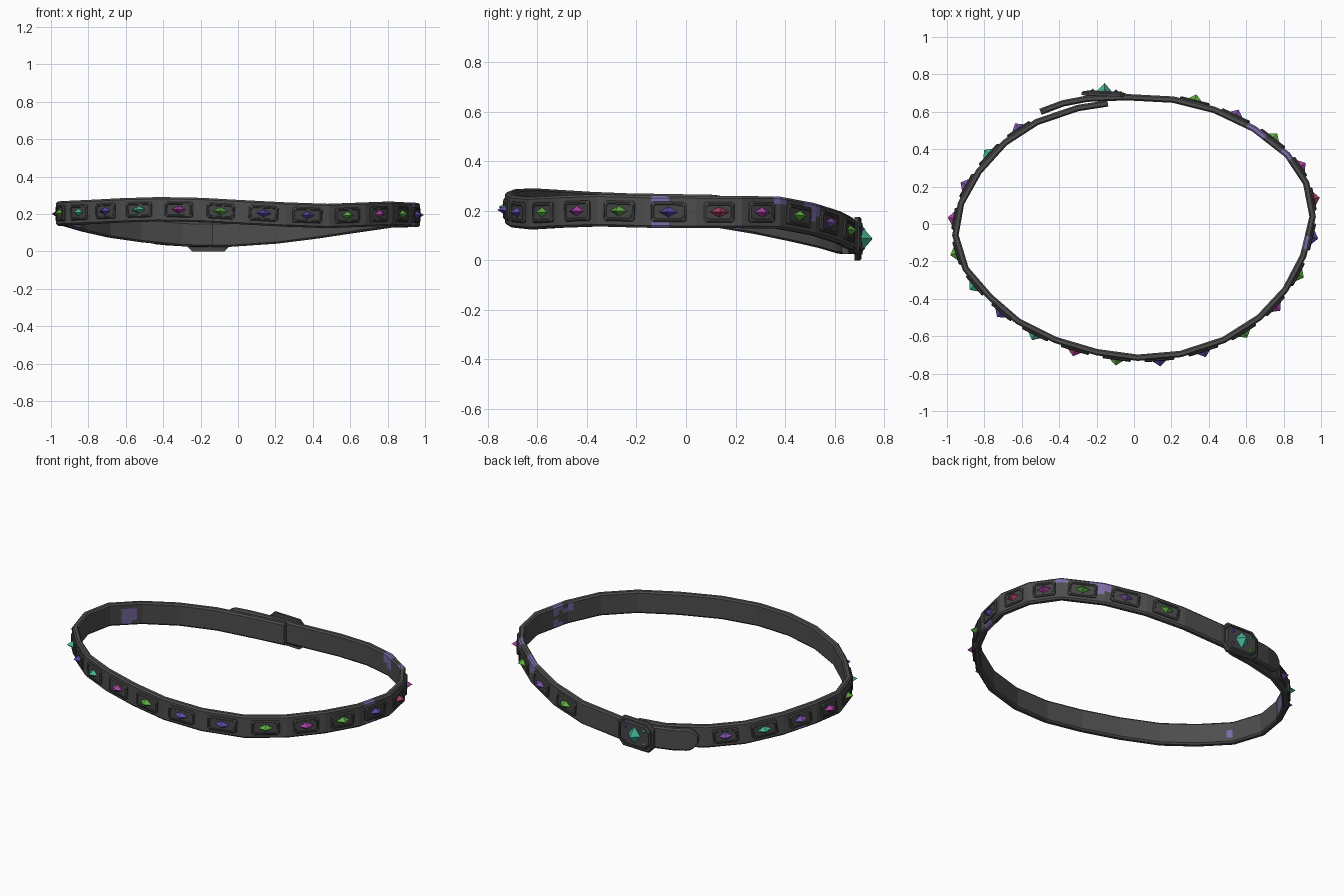
import bpy, math
from mathutils import Vector, Matrix

if "Cube" in bpy.data.objects:
    bpy.data.objects.remove(bpy.data.objects["Cube"])


def material(name, *rgb):
    m = bpy.data.materials.new(name)
    m.use_nodes = True
    m.diffuse_color = (*rgb, 1)
    bsdf = m.node_tree.nodes["Principled BSDF"]
    bsdf.inputs["Base Color"].default_value = (*rgb, 1)
    bsdf.inputs["Roughness"].default_value = 0.7
    return m


LEATHER = material("dark grey leather", .075, .075, .075)
PLATE = material("charcoal plate", .06, .06, .06)
LAVENDER = material("lavender stain", .2, .15, .38)
GREEN = material("green gem", .11, .42, .05)
TEAL = material("teal gem", .06, .45, .3)
BLUE = material("blue gem", .1, .07, .4)
VIOLET = material("violet gem", .2, .08, .4)
MAGENTA = material("magenta gem", .4, .05, .36)
RED = material("red gem", .42, .05, .13)


def make(name, verts, faces, *mats):
    me = bpy.data.meshes.new(name)
    me.from_pydata(verts, [], faces)
    for m in mats:
        me.materials.append(m)
    ob = bpy.data.objects.new(name, me)
    bpy.context.collection.objects.link(ob)
    return ob


def bridge(rings, count):
    """Quads joining successive closed rings, with end caps."""
    faces = [(r * count + i, r * count + (i + 1) % count,
              (r + 1) * count + (i + 1) % count, (r + 1) * count + i)
             for r in range(rings - 1) for i in range(count)]
    faces.append(tuple(reversed(range(count))))
    faces.append(tuple(range((rings - 1) * count, rings * count)))
    return faces


# Belt centre line: inner end, once around, then the overlapping tongue
path = [Vector(p) for p in (
    (-.14, .645, .09), (-.3, .62, .093), (-.52, .545, .115), (-.69, .435, .14),
    (-.83, .28, .172), (-.925, .11, .2), (-.955, -.06, .203), (-.9, -.24, .206),
    (-.77, -.39, .212), (-.62, -.52, .22), (-.42, -.62, .226), (-.2, -.685, .222),
    (.02, -.715, .21), (.25, -.695, .198), (.48, -.62, .19), (.67, -.5, .197),
    (.81, -.35, .202), (.905, -.17, .197), (.955, .04, .195), (.92, .22, .195),
    (.82, .37, .193), (.64, .51, .167), (.43, .61, .135), (.21, .665, .107),
    (-.04, .678, .09), (-.25, .67, .09), (-.38, .645, .098), (-.5, .6, .11))]
STEPS = 6
HALF_T = .017


def outward(a, b):
    d = (b - a).normalized()
    return Vector((d.y, -d.x, 0)).normalized()


# Mitred outward direction at each corner of the belt
seg = [outward(a, b) for a, b in zip(path, path[1:])]
mitre = [seg[0]]
for a, b in zip(seg, seg[1:]):
    n = (a + b).normalized()
    mitre.append(n / n.dot(a))
mitre.append(seg[-1])

# Chamfered strap cross-section: (outward, up)
rows = [-.056, -.034, -.011, .011, .034, .056]
section = [(HALF_T, z) for z in rows] + [(.009, .065), (-.009, .065)]
section += [(-HALF_T, z) for z in reversed(rows)] + [(-.009, -.065), (.009, -.065)]

verts, rings = [], 0
last = len(path) - 2
for s in range(len(path) - 1):
    for k in range(STEPS + (s == last)):
        f = k / STEPS
        p = path[s].lerp(path[s + 1], f)
        n = mitre[s].lerp(mitre[s + 1], f)
        # round off the tongue tip
        g = max(0, (f - .5) / .5) if s == last else 0
        h = max(.3, math.sqrt(1 - g * g))
        verts += [p + n * o + Vector((0, 0, z * h)) for o, z in section]
        rings += 1
strap = make("belt_strap", verts, bridge(rings, len(section)), LEATHER, LAVENDER)

# Stains on the strap: centre and radius
stains = [((.92, -.09, .257), .042), ((.92, -.09, .138), .042), ((.66, .5, .22), .065),
          ((.82, .37, .25), .03), ((.89, -.17, .23), .026), ((-.87, .2, .18), .05),
          ((-.88, -.25, .19), .025)]
for poly in strap.data.polygons:
    if len(poly.vertices) == 4:
        poly.material_index = int(any((poly.center - Vector(c)).length < r for c, r in stains))


def frame(origin, u, n):
    """Local axes: x along the belt, y up, z outward."""
    u = u.normalized()
    v = n.cross(u)
    m = Matrix((u, v, n)).transposed().to_4x4()
    m.translation = origin
    return m


def plate(name, m, w, h, cut, profile, mat):
    """Octagonal plate: profile lists (inset, height) from the base outward."""
    pts = []
    for inset, z in profile:
        a, b = w - inset, h - inset
        c = cut * a / w
        pts += [m @ Vector((x, y, z)) for x, y in (
            (a - c, -b), (a, c - b), (a, b - c), (a - c, b),
            (c - a, b), (-a, b - c), (-a, c - b), (c - a, -b))]
    return make(name, pts, bridge(len(profile), 8), mat)


def gem(name, m, w, h, z, height, mat):
    """Four-sided faceted spike."""
    pts = [Vector(p) for p in ((w, 0, z), (0, h, z), (-w, 0, z), (0, -h, z), (0, 0, z + height))]
    faces = [(0, 1, 4), (1, 2, 4), (2, 3, 4), (3, 0, 4), (3, 2, 1, 0)]
    return make(name, [m @ p for p in pts], faces, mat)


# One studded plate in the middle of each strap length
colours = [VIOLET, TEAL, VIOLET, MAGENTA, GREEN, TEAL, BLUE, TEAL, MAGENTA, GREEN, BLUE,
           BLUE, GREEN, MAGENTA, GREEN, BLUE, RED, MAGENTA, GREEN, VIOLET, GREEN]
stud_profile = [(0, -.004), (0, .006), (.006, .011), (.012, .011), (.014, .008)]
for i, colour in enumerate(colours):
    a, b = path[i + 2], path[i + 3]
    n = seg[i + 2]
    m = frame((a + b) / 2 + n * HALF_T, b - a, n)
    half = (b - a).length * .34
    plate(f"stud_plate_{i + 1}", m, half, .041, .008, stud_profile, PLATE)
    gem(f"stud_gem_{i + 1}", m, .042, .022, .006, .034, colour)

# Buckle with a large centre gem and small corner gems
m = frame(Vector((-.16, .684, .0875)), Vector((-1, .04, 0)), Vector((.04, 1, 0)).normalized())
plate("buckle", m, .12, .0875, .035,
      [(0, 0), (0, .014), (.007, .022), (.016, .022), (.019, .017), (.026, .027)], PLATE)
gem("buckle_gem", m, .046, .058, .02, .05, TEAL)
corners = [(-1, 1, BLUE), (1, 1, TEAL), (-1, -1, VIOLET), (1, -1, GREEN)]
for i, (sx, sy, colour) in enumerate(corners):
    gem(f"buckle_corner_gem_{i + 1}", m @ Matrix.Translation((sx * .062, sy * .038, 0)),
        .014, .014, .025, .013, colour)
